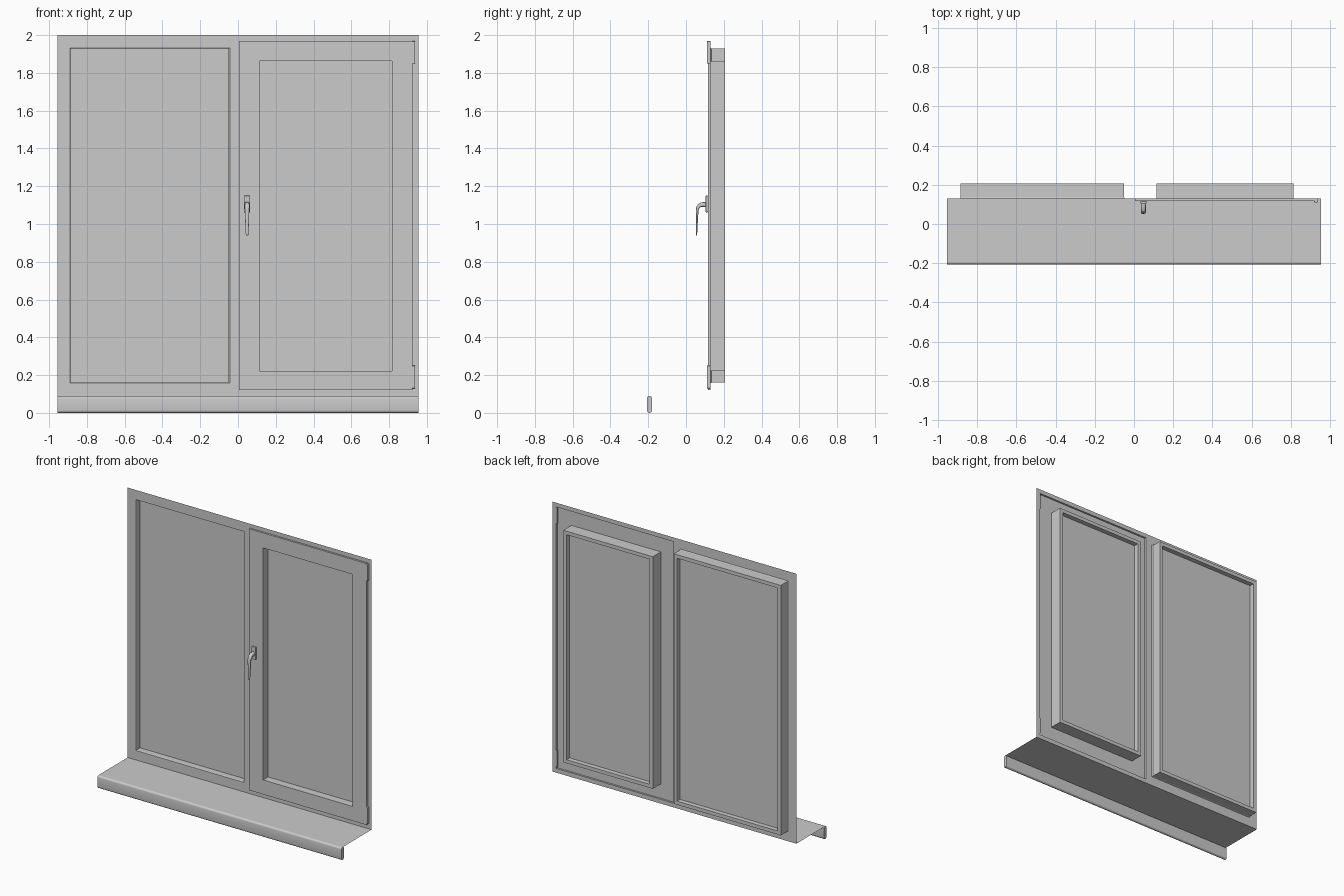
import bpy, bmesh, math
from mathutils import Vector

if "Cube" in bpy.data.objects:
    bpy.data.objects.remove(bpy.data.objects["Cube"])


def finish(name, bm, smooth=False):
    bmesh.ops.remove_doubles(bm, verts=bm.verts, dist=1e-5)
    bmesh.ops.recalc_face_normals(bm, faces=bm.faces)
    me = bpy.data.meshes.new(name)
    bm.to_mesh(me)
    bm.free()
    if smooth:
        me.shade_smooth()
        me.set_sharp_from_angle(angle=math.radians(35))
    ob = bpy.data.objects.new(name, me)
    bpy.context.collection.objects.link(ob)
    return ob


def loft(name, rings, caps=False, smooth=False):
    """Skin a list of closed rings with equal point counts."""
    bm = bmesh.new()
    vs = [[bm.verts.new(p) for p in r] for r in rings]
    n = len(rings[0])
    for a, b in zip(vs, vs[1:]):
        for i in range(n):
            j = (i + 1) % n
            bm.faces.new((a[i], a[j], b[j], b[i]))
    if caps:
        bm.faces.new(vs[0])
        bm.faces.new(vs[-1])
    return finish(name, bm, smooth)


def rect(r, y, inset=0.0):
    x0, x1, z0, z1 = r
    x0, x1, z0, z1 = x0 + inset, x1 - inset, z0 + inset, z1 - inset
    return [(x0, y, z0), (x1, y, z0), (x1, y, z1), (x0, y, z1)]


def panel(name, r, y):
    bm = bmesh.new()
    bm.faces.new([bm.verts.new(p) for p in rect(r, y)])
    return finish(name, bm)


def box(name, x, y, z, bevel=0.0):
    r = (x[0], x[1], z[0], z[1])
    ob = loft(name, [rect(r, y[0]), rect(r, y[1])], caps=True)
    if bevel:
        m = ob.modifiers.new("bevel", 'BEVEL')
        m.width, m.segments = bevel, 2
    return ob


FRAME_Y, SASH_Y, BACK_Y, GLASS_Y, RIM = 0.13, 0.117, 0.207, 0.173, 0.025
SPLIT = -0.02

# fixed half of the frame: face, deep reveal, back rim
hole = (-0.89, -0.043, 0.157, 1.932)
tube = (-0.887, -0.05, 0.16, 1.929)
loft("fixed_frame", [rect((-0.955, SPLIT, 0.09, 2.0), FRAME_Y), rect(hole, FRAME_Y),
                     rect(tube, FRAME_Y + 0.006), rect(tube, BACK_Y),
                     rect(tube, BACK_Y, RIM), rect(tube, GLASS_Y, RIM)])
panel("fixed_glass", tube, GLASS_Y)

# opening half: surrounding frame and the raised sash
sash = (0.006, 0.925, 0.12, 1.97)
opening = (0.115, 0.815, 0.222, 1.864)
loft("casement_frame", [rect((SPLIT, 0.955, 0.09, 2.0), FRAME_Y), rect(sash, FRAME_Y)])
loft("sash", [rect(sash, FRAME_Y), rect(sash, SASH_Y), rect(opening, SASH_Y),
              rect(opening, BACK_Y), rect(opening, BACK_Y, RIM),
              rect(opening, GLASS_Y, RIM)])
panel("sash_glass", opening, GLASS_Y)

# hinges
for label, z in (("lower", (0.13, 0.25)), ("upper", (1.85, 1.968))):
    box(label + "_hinge", (0.92, 0.938), (0.11, 0.13), z, 0.003)

# sill board and its rounded nose
bm = bmesh.new()
bm.faces.new([bm.verts.new(p) for p in ((-0.955, -0.194, 0.09), (0.955, -0.194, 0.09),
                                        (0.955, FRAME_Y, 0.09), (-0.955, FRAME_Y, 0.09))])
finish("sill_board", bm)
R, CY = 0.0135, -0.1935
prof = []
for cz, start in ((0.09 - R, 0), (R, math.pi)):
    for i in range(9):
        a = start + math.pi * i / 8
        prof.append((CY + R * math.cos(a), cz + R * math.sin(a)))
loft("sill_nose", [[(x, y, z) for y, z in prof] for x in (-0.955, 0.955)],
     caps=True, smooth=True)

# handle: base plate and tapered lever swept along a bent path
HX = 0.048
box("handle_plate", (HX - 0.016, HX + 0.016), (0.104, SASH_Y), (1.062, 1.15), 0.003)
# y, z, half width, half thickness
path = [(0.106, 1.103, .013, .013), (0.085, 1.103, .012, .012), (0.072, 1.099, .0125, .011),
        (0.063, 1.088, .0125, .009), (0.059, 1.07, .012, .007), (0.058, 1.02, .010, .005),
        (0.056, 0.96, .008, .004), (0.055, 0.94, .006, .003)]
rings = []
for i, (y, z, w, t) in enumerate(path):
    a, b = path[max(i - 1, 0)], path[min(i + 1, len(path) - 1)]
    d = Vector((0, b[0] - a[0], b[1] - a[1])).normalized()
    side = Vector((0, -d.z, d.y))
    ring = []
    for k in range(16):
        c, s = math.cos(k * math.pi / 8), math.sin(k * math.pi / 8)
        u = math.copysign(abs(c) ** 0.6, c) * w
        v = math.copysign(abs(s) ** 0.6, s) * t
        ring.append(Vector((HX + u, y, z)) + side * v)
    rings.append(ring)
loft("handle_lever", rings, caps=True, smooth=True)
